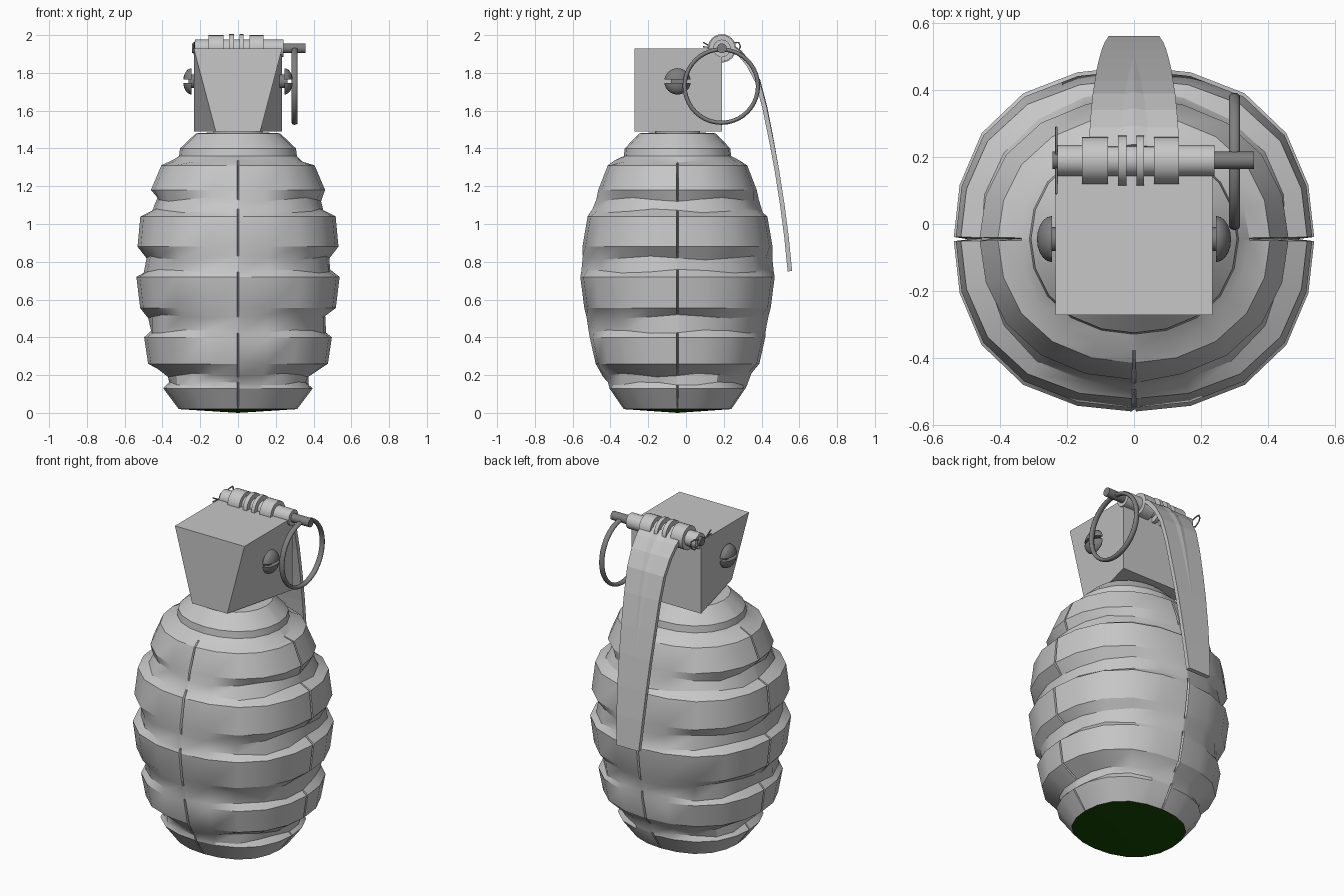
import bpy, bmesh, math
from mathutils import Matrix

cube = bpy.data.objects.get("Cube")
if cube:
    bpy.data.objects.remove(cube, do_unlink=True)


def material(name, rgb):
    m = bpy.data.materials.new(name)
    m.use_nodes = True
    m.diffuse_color = (*rgb, 1)
    bsdf = next(n for n in m.node_tree.nodes if n.type == 'BSDF_PRINCIPLED')
    bsdf.inputs["Base Color"].default_value = (*rgb, 1)
    return m


GREY = material("light grey", (0.57, 0.57, 0.57))
DARK = material("dark steel", (0.21, 0.21, 0.21))
GREEN = material("dark green", (0.007, 0.068, 0.001))
AXIS_Y = -0.045          # body axis
PIN_Y, PIN_Z = 0.19, 1.93  # hinge axis


def finish(name, bm, *mats, smooth=None):
    """Make an object; smooth is the shading angle in degrees."""
    bmesh.ops.recalc_face_normals(bm, faces=bm.faces)
    mesh = bpy.data.meshes.new(name)
    bm.to_mesh(mesh)
    bm.free()
    for m in mats:
        mesh.materials.append(m)
    ob = bpy.data.objects.new(name, mesh)
    bpy.context.collection.objects.link(ob)
    if smooth:
        bpy.ops.object.select_all(action='DESELECT')
        ob.select_set(True)
        bpy.context.view_layer.objects.active = ob
        bpy.ops.object.shade_smooth_by_angle(angle=math.radians(smooth))
    return ob


def bridge(bm, loops, closed=True):
    """Join successive rows of vertices with quads."""
    for a, b in zip(loops, loops[1:]):
        n = len(a)
        for i in range(n if closed else n - 1):
            j = (i + 1) % n
            bm.faces.new((a[i], a[j], b[j], b[i]))


def x_cylinder(bm, x0, x1, r, y, z, segments=20):
    mat = Matrix.Translation(((x0 + x1) / 2, y, z)) @ Matrix.Rotation(math.pi / 2, 4, 'Y')
    bmesh.ops.create_cone(bm, cap_ends=True, segments=segments, radius1=r,
                          radius2=r, depth=x1 - x0, matrix=mat)


# Body: height, outer radius, groove depth
PROFILE = [
    (.02, .313, 0), (.13, .396, 0), (.155, .41, .04), (.20, .44, .07),
    (.26, .476, 0), (.40, .497, 0), (.43, .503, .04), (.51, .513, .045),
    (.555, .518, 0), (.72, .538, 0), (.75, .538, .045), (.82, .534, .05),
    (.88, .532, 0), (1.04, .517, 0), (1.07, .498, .045), (1.13, .478, .045),
    (1.18, .461, 0), (1.31, .406, 0), (1.335, .37, .03), (1.36, .312, 0),
    (1.40, .307, 0), (1.48, .223, 0), (1.485, .13, 0), (1.50, .13, 0),
]
# Twenty sides, with a narrow vertical notch on each axis
angles = []
for k in range(20):
    a = math.radians(18 * k)
    if k % 5 == 0:
        w = math.radians(0.7)
        angles += [(a - w, False), (a, True), (a + w, False)]
    else:
        angles.append((a, False))

bm = bmesh.new()
loops = []
for row, (z, r, depth) in enumerate(PROFILE):
    # the belly is rounder and squarer than the ends
    flat = max(0.91, 0.957 - 0.28 * (z - 0.68) ** 2)
    square = 0.05 if z < 1.1 else 0.025
    loop = []
    for a, notch in angles:
        # grooves fade toward the front and back
        side = abs(math.cos(a))
        wave = math.sin(5 * a + 2 * row)
        rad = r * (1 + square * math.sin(2 * a) ** 2)
        rad -= depth * (0.12 + 0.88 * side ** 0.75) * (1 + 0.15 * wave)
        zz = z + (0.01 * wave if depth else 0)
        if notch and not depth and 0.1 < z < 1.35:
            rad -= 0.015 + 0.035 * side
        loop.append(bm.verts.new((rad * math.cos(a),
                                  AXIS_Y + flat * rad * math.sin(a), zz)))
    loops.append(loop)
bridge(bm, loops)
bm.faces.new(loops[-1])
# Base
centre = bm.verts.new((0, AXIS_Y, 0))
n = len(angles)
for i in range(n):
    f = bm.faces.new((loops[0][(i + 1) % n], loops[0][i], centre))
    f.material_index = 1
finish("body", bm, GREY, GREEN, smooth=27)

# Fuse block, narrowing at the lower front
bm = bmesh.new()
rows = []
for z, front in ((1.49, .118), (1.93, .234)):
    rows.append([bm.verts.new((x, y, z)) for x, y in
                 ((-front, -.272), (front, -.272), (.234, .19), (-.234, .19))])
bridge(bm, rows)
for r in rows:
    bm.faces.new(r)
finish("fuse_block", bm, GREY)

# Slotted screws on both sides
bm = bmesh.new()
x_cylinder(bm, .22, .262, .036, AXIS_Y, 1.755, 16)
finish("screw_shafts", bm, DARK, smooth=40).modifiers.new("Mirror", 'MIRROR')
bm = bmesh.new()
for side in (1, -1):
    half = bmesh.new()
    bmesh.ops.create_uvsphere(half, u_segments=20, v_segments=12, radius=0.07)
    for co, no in (((0, 0, 0), (1, 0, 0)), ((0, 0, .009 * side), (0, 0, side))):
        geom = half.verts[:] + half.edges[:] + half.faces[:]
        bmesh.ops.bisect_plane(half, geom=geom, plane_co=co, plane_no=no, clear_inner=True)
        bmesh.ops.holes_fill(half, edges=[e for e in half.edges if e.is_boundary], sides=0)
    half.transform(Matrix.Translation((.245, AXIS_Y, 1.755)) @ Matrix.Diagonal((.65, 1, 1, 1)))
    tmp = bpy.data.meshes.new("half")
    half.to_mesh(tmp)
    half.free()
    bm.from_mesh(tmp)
    bpy.data.meshes.remove(tmp)
finish("screw_heads", bm, DARK, smooth=40).modifiers.new("Mirror", 'MIRROR')

# Hinge tube with knuckles
bm = bmesh.new()
for x0, x1, r in ((-.228, .24, .046), (-.155, -.077, .07), (.06, .135, .07),
                  (-.048, -.022, .075), (.008, .03, .075)):
    x_cylinder(bm, x0, x1, r, PIN_Y, PIN_Z, 24)
finish("hinge", bm, GREY, smooth=40)

# Pull pin
bm = bmesh.new()
x_cylinder(bm, -.243, .358, .026, PIN_Y, PIN_Z, 16)
finish("pull_pin", bm, DARK, smooth=40)

# Pull ring
bm = bmesh.new()
loops = []
for i in range(40):
    a = 2 * math.pi * i / 40
    loop = []
    for j in range(12):
        b = 2 * math.pi * j / 12
        rad = .194 + .011 * math.cos(b)
        loop.append(bm.verts.new((.3 + .016 * math.sin(b), .187 + rad * math.cos(a),
                                  1.73 + rad * math.sin(a))))
    loops.append(loop)
bridge(bm, loops + loops[:1])
finish("pull_ring", bm, DARK, smooth=50)

# Retaining wire through the pin end
curve = bpy.data.curves.new("retaining_wire", 'CURVE')
curve.dimensions = '3D'
curve.bevel_depth = .004
curve.bevel_resolution = 1
for s in (1, -1):
    path = [(.09, 1.95 + .012 * s), (.14, 1.935), (.19, 1.93 + .01 * s),
            (.25, 1.93 + .03 * s), (.28, 1.94 + .02 * s), (.288, 1.94)]
    sp = curve.splines.new('POLY')
    sp.points.add(len(path) - 1)
    for p, (y, z) in zip(sp.points, path):
        p.co = (-.232, y, z, 1)
wire = bpy.data.objects.new("retaining_wire", curve)
curve.materials.append(DARK)
bpy.context.collection.objects.link(wire)

# Safety lever: y, z, half width, ridge strength
LEVER = [(.225, 1.945, .135, 1), (.28, 1.905, .132, 1), (.33, 1.845, .128, .85),
         (.378, 1.755, .123, .65), (.415, 1.62, .117, .45), (.452, 1.44, .111, .22),
         (.482, 1.28, .104, 0), (.51, 1.1, .096, 0), (.532, .93, .087, 0),
         (.55, .75, .075, 0)]
bm = bmesh.new()
rows = []
for y, z, w, k in LEVER:
    ridge = .004 + .036 * k
    rows.append([bm.verts.new((x, y + lift, z + lift * .5)) for x, lift in
                 ((-w, 0), (-ridge, 0), (0, .006 * k), (ridge, 0), (w, 0))])
bridge(bm, rows, closed=False)
lever = finish("safety_lever", bm, GREY)
mod = lever.modifiers.new("Thickness", 'SOLIDIFY')
mod.thickness = .024
mod.offset = 0
